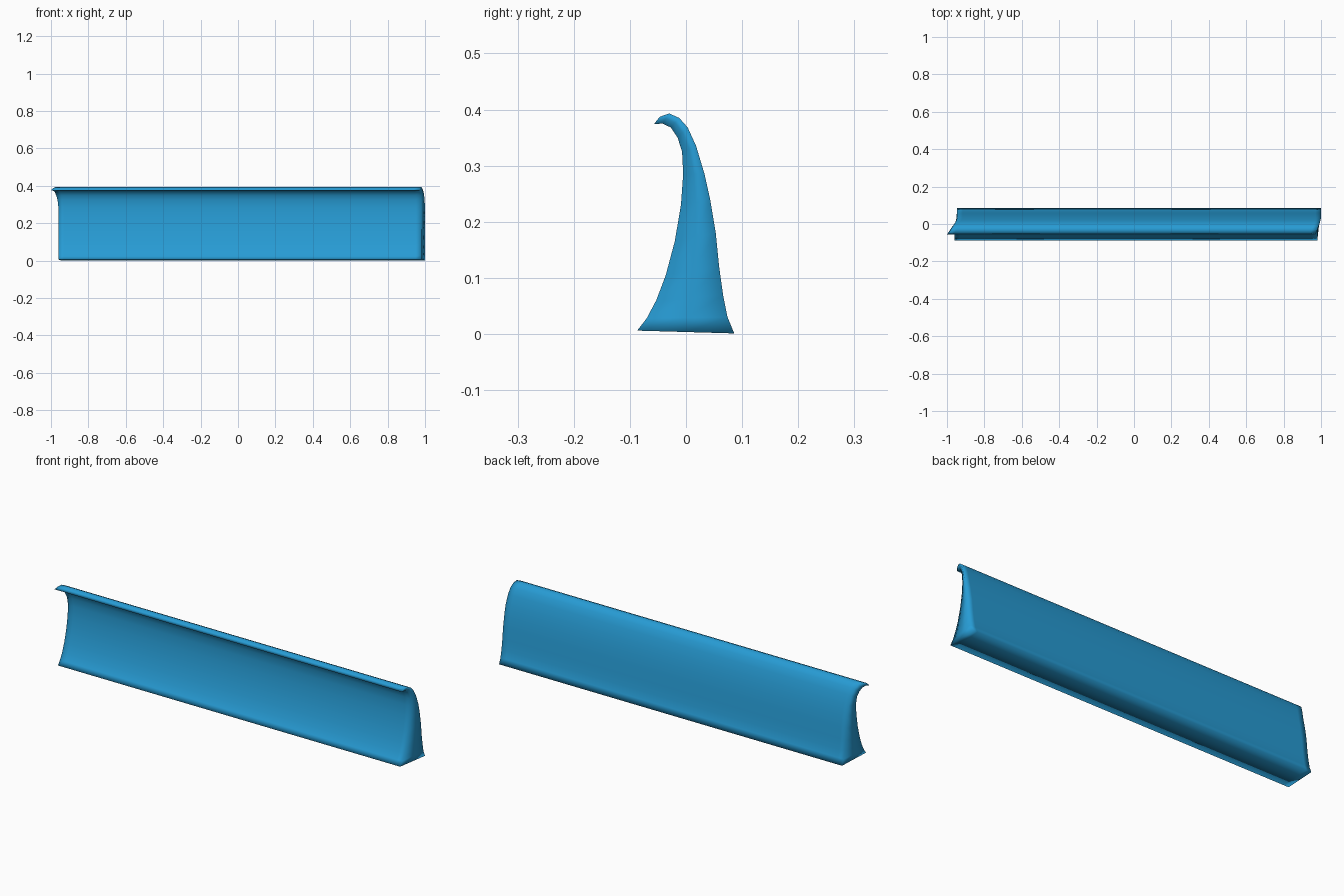
import bpy, bmesh
from mathutils import Vector

if "Cube" in bpy.data.objects:
    bpy.data.objects.remove(bpy.data.objects["Cube"])

# Cross-section (y, z), bottom to curled tip, front and back in matching pairs
FRONT = [(-.087, .006), (-.070, .028), (-.053, .060), (-.036, .105), (-.020, .165), (-.009, .230),
         (-.005, .285), (-.007, .325), (-.015, .350), (-.027, .368), (-.042, .375), (-.057, .374)]
BACK = [(.086, .001), (.074, .030), (.066, .070), (.059, .120), (.053, .180), (.043, .240),
        (.033, .285), (.018, .335), (.003, .368), (-.012, .385), (-.030, .393), (-.047, .387)]
N = len(FRONT)


def end_x(i, base, tip, start):
    """x of an end at pair i: straight below 'start', then drifting to the tip."""
    t = max(0, (i - start) / (N - 1 - start))
    return base + (tip - base) * t ** 1.3


# Ordered outline: up the front, down the back, through the bottom middle
outline = []
for i, (y, z) in enumerate(FRONT):
    outline.append((y, z, end_x(i, -.96, -1.0, 6), end_x(i, .98, .968, 7)))
for i, (y, z) in reversed(list(enumerate(BACK))):
    outline.append((y, z, end_x(i, -.945, -.99, 6), end_x(i, 1.0, .974, 6)))
outline.append((0, .0035, -.952, .99))

bm = bmesh.new()
M = len(outline)

# Long curved wall, with support loops near both ends
rings = []
for f in (0, .015, .5, .985, 1):
    rings.append([bm.verts.new((xl + (xr - xl) * f, y, z)) for y, z, xl, xr in outline])
for a, b in zip(rings, rings[1:]):
    for i in range(M):
        j = (i + 1) % M
        bm.faces.new((a[i], a[j], b[j], b[i]))

# End caps with a centre line
for ring in (rings[0], rings[-1]):
    mid = [ring[-1]]
    for i in range(1, N - 1):
        mid.append(bm.verts.new((ring[i].co + ring[2 * N - 1 - i].co) / 2))
    for i in range(N - 2):
        k = 2 * N - 1 - i
        bm.faces.new((ring[i], mid[i], mid[i + 1], ring[i + 1]))
        bm.faces.new((mid[i], ring[k], ring[k - 1], mid[i + 1]))
    bm.faces.new((ring[N - 2], mid[-1], ring[N + 1], ring[N], ring[N - 1]))

bmesh.ops.recalc_face_normals(bm, faces=bm.faces)
for f in bm.faces:
    f.smooth = True
mesh = bpy.data.meshes.new("curved_wall")
bm.to_mesh(mesh)
bm.free()

blue = bpy.data.materials.new("water blue")
blue.diffuse_color = (.02, .33, .66, 1)
blue.use_nodes = True
blue.node_tree.nodes["Principled BSDF"].inputs["Base Color"].default_value = blue.diffuse_color
mesh.materials.append(blue)
wall = bpy.data.objects.new("curved_wall", mesh)
bpy.context.collection.objects.link(wall)
